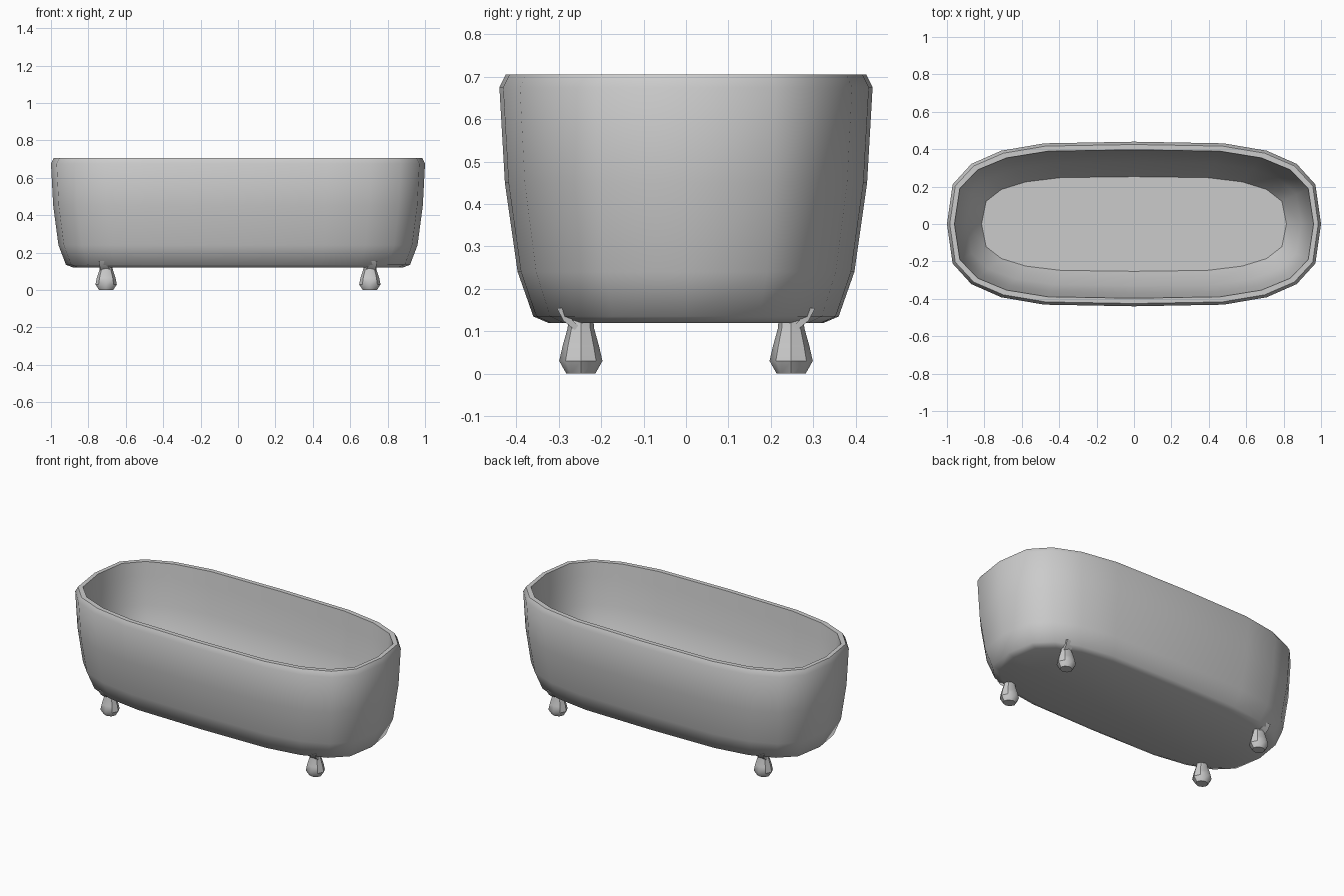
import bpy, bmesh, math

cube = bpy.data.objects.get("Cube")
if cube:
    bpy.data.objects.remove(cube)

# Single enamel colour
enamel = bpy.data.materials.new("grey_enamel")
enamel.use_nodes = True
grey = (0.6, 0.6, 0.6, 1)
enamel.diffuse_color = grey
enamel.node_tree.nodes["Principled BSDF"].inputs["Base Color"].default_value = grey


def loft(name, rings, smooth_angle):
    """Skin a stack of equal closed rings and cap both ends."""
    bm = bmesh.new()
    loops = [[bm.verts.new(p) for p in ring] for ring in rings]
    n = len(loops[0])
    for a, b in zip(loops, loops[1:]):
        for i in range(n):
            j = (i + 1) % n
            bm.faces.new((a[i], a[j], b[j], b[i]))
    bm.faces.new(loops[0][::-1])
    bm.faces.new(loops[-1])
    bmesh.ops.recalc_face_normals(bm, faces=bm.faces)
    mesh = bpy.data.meshes.new(name)
    bm.to_mesh(mesh)
    bm.free()
    mesh.materials.append(enamel)
    obj = bpy.data.objects.new(name, mesh)
    bpy.context.collection.objects.link(obj)
    bpy.ops.object.select_all(action="DESELECT")
    obj.select_set(True)
    bpy.context.view_layer.objects.active = obj
    bpy.ops.object.shade_smooth_by_angle(angle=math.radians(smooth_angle))
    return obj


# Plan outline: one quarter, mirrored into a 20-sided oval of unit half-sizes
quarter = [(1, 0), (0.97, 0.48), (0.87, 0.73), (0.71, 0.89), (0.48, 0.98), (0, 1)]
half = quarter + [(-x, y) for x, y in quarter[-2::-1]]
outline = half + [(x, -y) for x, y in half[-2:0:-1]]

# Tub shell: half length, half width, height, up the outside and down the inside
profile = [
    (0.88, 0.325, 0.12), (0.92, 0.36, 0.135), (0.96, 0.397, 0.24),
    (0.988, 0.427, 0.45), (1.0, 0.44, 0.675), (0.985, 0.425, 0.705),
    (0.96, 0.397, 0.705), (0.953, 0.388, 0.62), (0.935, 0.37, 0.45),
    (0.895, 0.33, 0.27), (0.815, 0.253, 0.14),
]
loft("tub", [[(x * a, y * b, z) for x, y in outline] for a, b, z in profile], 51)

# Feet: faceted bulbs, each with a bracket flaring up against the tub
bulb = [(0.038, 0.034, 0), (0.057, 0.051, 0.03), (0.05, 0.043, 0.065),
        (0.036, 0.031, 0.108), (0.034, 0.03, 0.125)]
angles = [math.tau * i / 8 for i in range(8)]
bracket = [(0.0, 0.0, 0.1, 0.03), (0.012, 0.03, 0.125, 0.022), (0.02, 0.046, 0.155, 0.02)]

for sx, side in ((1, "left"), (-1, "right")):
    for sy, end in ((-1, "front"), (1, "back")):
        cx, cy = 0.705 * sx, 0.248 * sy
        loft(f"{end}_{side}_foot",
             [[(cx + a * math.cos(t), cy + b * math.sin(t), z) for t in angles]
              for a, b, z in bulb], 40)
        loft(f"{end}_{side}_foot_bracket",
             [[(cx + sx * dx + u * w, cy + sy * dy + v * 0.011, z)
               for u, v in ((-1, -1), (1, -1), (1, 1), (-1, 1))]
              for dx, dy, z, w in bracket], 30)
